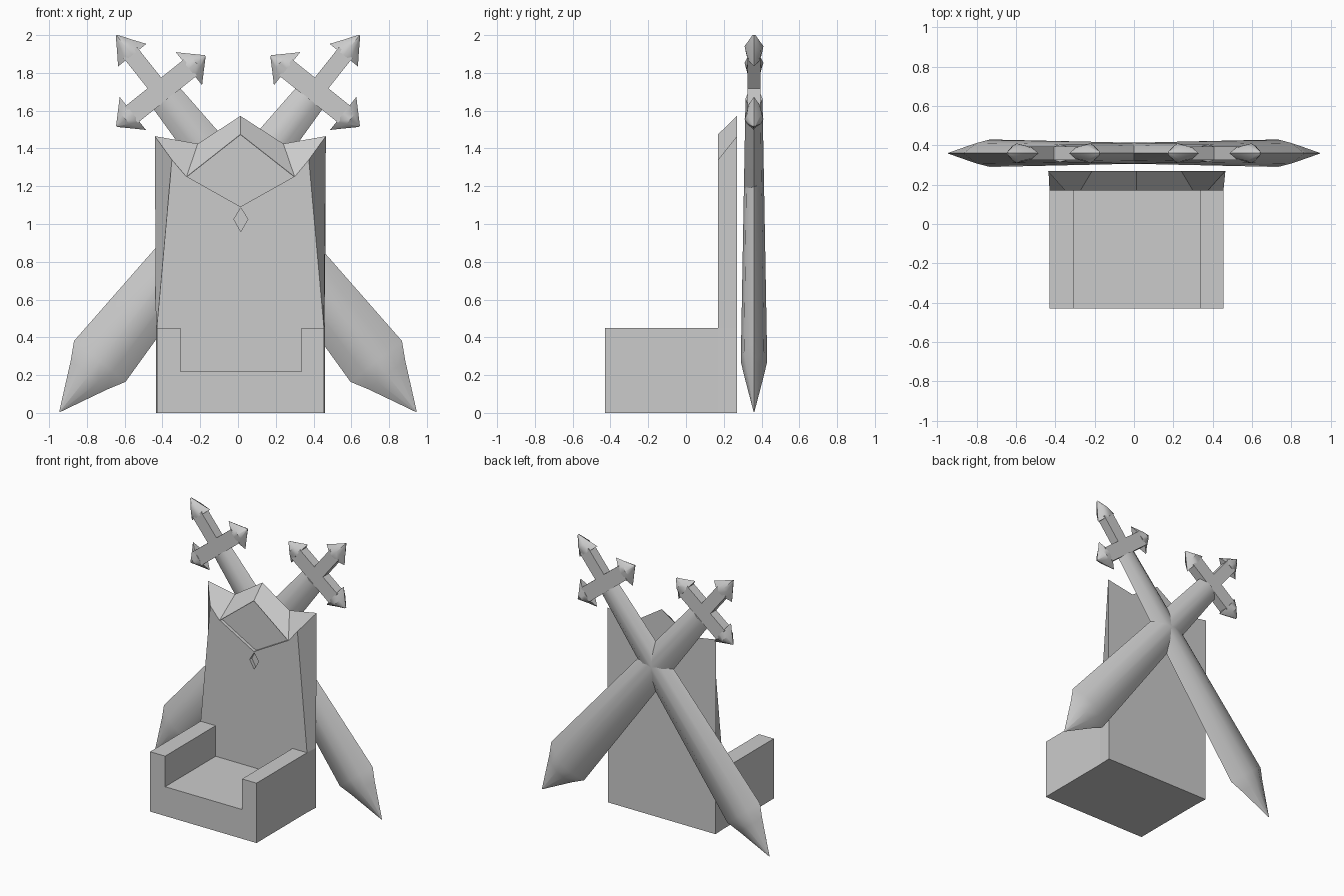
import bpy, bmesh, math
from mathutils import Vector

if "Cube" in bpy.data.objects:
    bpy.data.objects.remove(bpy.data.objects["Cube"])


def add_object(name, bm):
    bmesh.ops.recalc_face_normals(bm, faces=bm.faces)
    mesh = bpy.data.meshes.new(name)
    bm.to_mesh(mesh)
    bm.free()
    obj = bpy.data.objects.new(name, mesh)
    bpy.context.collection.objects.link(obj)
    return obj


def skin(bm, rings):
    """Join equal-sized rings of points into one closed shell."""
    loops = [[bm.verts.new(p) for p in ring] for ring in rings]
    n = len(loops[0])
    for a, b in zip(loops, loops[1:]):
        for i in range(n):
            j = (i + 1) % n
            bm.faces.new((a[i], a[j], b[j], b[i]))
    bm.faces.new(loops[0])
    bm.faces.new(loops[-1][::-1])


def slab(name, front, y0, y1, back=None):
    """Solid between a front (x, z) outline and a back outline."""
    bm = bmesh.new()
    skin(bm, [[(x, y0, z) for x, z in front],
              [(x, y1, z) for x, z in (back or front)]])
    return add_object(name, bm)


# Seat block with two arm rests
slab("seat", [(-.43, 0), (.455, 0), (.455, .45), (.335, .45), (.335, .22),
              (-.305, .22), (-.305, .45), (-.43, .45)], -.43, .17)

# Backrest, wider at the rear, with a crown-like sloping top
backrest = slab(
    "backrest",
    [(-.43, 0), (.455, 0), (.455, .45), (.375, 1.34), (.30, 1.25),
     (.013, 1.475), (-.273, 1.25), (-.35, 1.34), (-.43, .45)], .17, .27,
    [(-.435, 0), (.46, 0), (.46, .45), (.465, 1.465), (.24, 1.425),
     (.013, 1.572), (-.213, 1.425), (-.44, 1.465), (-.435, .45)])

# Shallow diamond recesses in the backrest
recesses = {
    "large_recess_cutter": [(.013, 1.471), (-.268, 1.25), (.013, 1.092), (.295, 1.25)],
    "small_recess_cutter": [(.015, 1.086), (-.022, 1.025), (.015, .96), (.052, 1.025)],
}
for name, outline in recesses.items():
    cutter = slab(name, outline, .10, .195)
    cutter.hide_render = True
    cutter.hide_viewport = True
    cutter.display_type = 'WIRE'
    mod = backrest.modifiers.new(name, 'BOOLEAN')
    mod.operation = 'DIFFERENCE'
    mod.solver = 'EXACT'
    mod.object = cutter

# Sword frame: tip at lower right, hilt at upper left
TIP = Vector((.945, .36, .005))
ALONG = Vector((-.623, 0, .782)).normalized()
ACROSS = Vector((ALONG.z, 0, -ALONG.x))
DEPTH = Vector((0, 1, 0))
GUARD = TIP + ALONG * 2.172

LENS = [(1, 0), (.5, .75), (0, 1), (-.5, .75), (-1, 0), (-.5, -.75), (0, -1), (.5, -.75)]
BOX = [(1, 1), (-1, 1), (-1, -1), (1, -1)]


def loft(bm, origin, axis, side, section, stations):
    """Sweep a section along an axis; stations are (distance, half width, half depth)."""
    skin(bm, [[origin + axis * s + side * (u * w) + DEPTH * (v * h)
               for u, v in section] for s, w, h in stations])


# Crossed blades
bm = bmesh.new()
loft(bm, TIP, ALONG, ACROSS, LENS,
     [(0, .002, .002), (.25, .123, .053), (.342, .174, .07), (2.12, .09, .045)])
blade = add_object("blade", bm)

# Cross-shaped hilt with arrow-shaped ends
bm = bmesh.new()
loft(bm, GUARD, ACROSS, ALONG, BOX, [(-.2, .055, .035), (.2, .055, .035)])
loft(bm, GUARD, ALONG, ACROSS, BOX, [(0, .046, .035), (.26, .046, .035)])
ends = [(ALONG, ACROSS, .243, .378, .096),
        (ACROSS, ALONG, .19, .30, .112),
        (-ACROSS, ALONG, .19, .30, .112)]
for axis, side, base, tip, width in ends:
    loft(bm, GUARD, axis, side, LENS,
         [(base, width, .04), (base + (tip - base) * .45, width * .56, .05),
          (tip, .004, .008)])
hilt = add_object("hilt", bm)

# Mirror to the second sword and smooth the rounded faces
for obj in (blade, hilt):
    obj.modifiers.new("mirror", 'MIRROR')
    bpy.ops.object.select_all(action='DESELECT')
    obj.select_set(True)
    bpy.context.view_layer.objects.active = obj
    bpy.ops.object.shade_smooth_by_angle(angle=math.radians(40))
